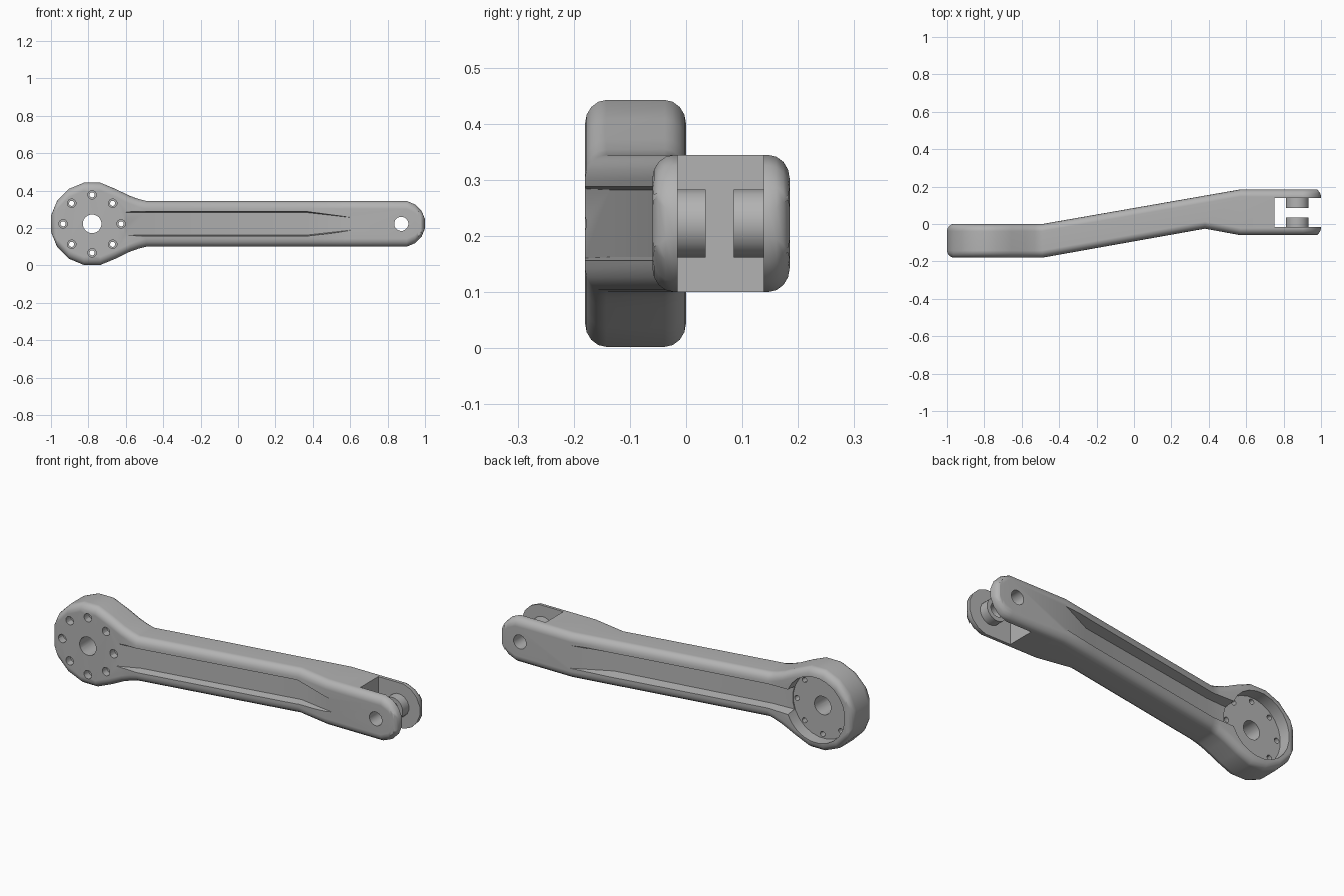
import bpy, bmesh
from math import radians, sin, cos, pi

if "Cube" in bpy.data.objects:
    bpy.data.objects.remove(bpy.data.objects["Cube"], do_unlink=True)

MID = 0.2225            # height of the centre line
HUB, PIN = -0.78, 0.878  # x of the hub and of the fork pin

metal = bpy.data.materials.new("grey_metal")
metal.use_nodes = True
colour = (0.45, 0.45, 0.45, 1)
metal.diffuse_color = colour
metal.node_tree.nodes["Principled BSDF"].inputs["Base Color"].default_value = colour


def lerp_path(points, x):
    """Read y at x from a list of (x, y) corners."""
    for (x0, y0), (x1, y1) in zip(points, points[1:]):
        if x <= x1:
            return y0 + (y1 - y0) * max(0, x - x0) / (x1 - x0)
    return points[-1][1]


def loft(name, sections, merge=False):
    """Solid from sections (x, front y, front half height, back y, back half height)."""
    bm = bmesh.new()
    rings = []
    for x, yf, hf, yb, hb in sections:
        corners = ((yf, -hf), (yf, hf), (yb, hb), (yb, -hb))
        rings.append([bm.verts.new((x, y, MID + h)) for y, h in corners])
    for a, b in zip(rings, rings[1:]):
        for i in range(4):
            j = (i + 1) % 4
            bm.faces.new((a[i], a[j], b[j], b[i]))
    bm.faces.new(rings[0])
    bm.faces.new(rings[-1][::-1])
    if merge:
        bmesh.ops.dissolve_limit(bm, angle_limit=0.02, verts=bm.verts, edges=bm.edges)
    bmesh.ops.recalc_face_normals(bm, faces=bm.faces)
    return finish(name, bm)


def cylinder(name, x, z, radius, y0, y1, sides):
    """Cylinder along y."""
    bm = bmesh.new()
    rings = []
    for y in (y0, y1):
        angles = [2 * pi * (i + 0.5) / sides for i in range(sides)]
        rings.append([bm.verts.new((x + radius * cos(a), y, z + radius * sin(a))) for a in angles])
    for i in range(sides):
        j = (i + 1) % sides
        bm.faces.new((rings[0][i], rings[0][j], rings[1][j], rings[1][i]))
    bm.faces.new(rings[0])
    bm.faces.new(rings[1])
    bmesh.ops.recalc_face_normals(bm, faces=bm.faces)
    return finish(name, bm)


def finish(name, bm):
    mesh = bpy.data.meshes.new(name)
    bm.to_mesh(mesh)
    bm.free()
    mesh.materials.append(metal)
    obj = bpy.data.objects.new(name, mesh)
    bpy.context.collection.objects.link(obj)
    return obj


def apply(obj, mod):
    bpy.context.view_layer.objects.active = obj
    bpy.ops.object.modifier_apply(modifier=mod.name)


def combine(obj, tool, operation="DIFFERENCE"):
    mod = obj.modifiers.new("combine", "BOOLEAN")
    mod.operation, mod.solver, mod.object = operation, "EXACT", tool
    apply(obj, mod)
    bpy.data.objects.remove(tool, do_unlink=True)


# Bent arm: round hub, curved neck, straight beam, rounded fork end
front = [(-1.1, -0.18), (-0.49, -0.18), (0.38, -0.025), (0.57, -0.06), (1.1, -0.06)]
back = [(-1.1, 0.0), (-0.49, 0.0), (0.57, 0.185), (1.1, 0.185)]
outline = [(HUB + 0.2243 * cos(a), 0.2243 * sin(a))
           for a in (radians(168.75 - 22.5 * i) for i in range(6))]
outline += [(-0.58, 0.15), (-0.53, 0.132), (-0.49, 0.122), (0.38, 0.122), (0.57, 0.122)]
outline += [(PIN + 0.1244 * cos(a), 0.1244 * sin(a))
            for a in (radians(78.75 - 22.5 * i) for i in range(4))]
arm = loft("suspension_arm", [(x, lerp_path(front, x), h, lerp_path(back, x), h)
                              for x, h in outline], merge=True)

# Rounded rim
bevel = arm.modifiers.new("rounding", "BEVEL")
bevel.width, bevel.segments = 0.038, 4
bevel.limit_method, bevel.angle_limit = "ANGLE", radians(50)
bevel.use_clamp_overlap = False
apply(arm, bevel)

# Long tapering grooves on both faces: (x, floor y, half height)
front_floor = [(-0.61, -0.181, 0.062), (-0.49, -0.135, 0.06), (0.37, 0.02, 0.06), (0.61, -0.062, 0.033)]
combine(arm, loft("front_groove", [(x, lerp_path(front, x) - 0.05, h + 0.012, y, h)
                                   for x, y, h in front_floor]))
back_floor = [(-0.63, -0.06, 0.062), (-0.49, -0.05, 0.06), (0.37, 0.09, 0.06), (0.575, 0.187, 0.062)]
combine(arm, loft("back_groove", [(x, y, h, lerp_path(back, x) + 0.05, h + 0.012)
                                  for x, y, h in back_floor]))

# Hub recess, bore and ring of counterbored bolt holes
combine(arm, cylinder("recess", HUB, MID, 0.178, -0.065, 0.1, 24))
combine(arm, cylinder("bore", HUB, MID, 0.05, -0.3, 0.1, 20))
for i in range(8):
    x, z = HUB + 0.155 * cos(i * pi / 4), MID + 0.155 * sin(i * pi / 4)
    combine(arm, cylinder("bolt_hole", x, z, 0.014, -0.3, 0.1, 12))
    combine(arm, cylinder("counterbore", x, z, 0.023, -0.3, -0.14, 12))

# Fork slot, inner bosses and pin hole
combine(arm, loft("slot", [(x, -0.015, 0.3, 0.138, 0.3) for x in (0.75, 1.2)]))
for y0, y1 in ((-0.03, 0.035), (0.085, 0.15)):
    combine(arm, cylinder("boss", 0.873, MID, 0.062, y0, y1, 16), "UNION")
combine(arm, cylinder("pin_hole", 0.873, MID, 0.038, -0.2, 0.4, 16))

# Smooth rounding with crisp edges
bpy.ops.object.select_all(action="DESELECT")
arm.select_set(True)
bpy.context.view_layer.objects.active = arm
bpy.ops.object.shade_smooth_by_angle(angle=radians(30))
weighted = arm.modifiers.new("even_shading", "WEIGHTED_NORMAL")
weighted.keep_sharp = True
